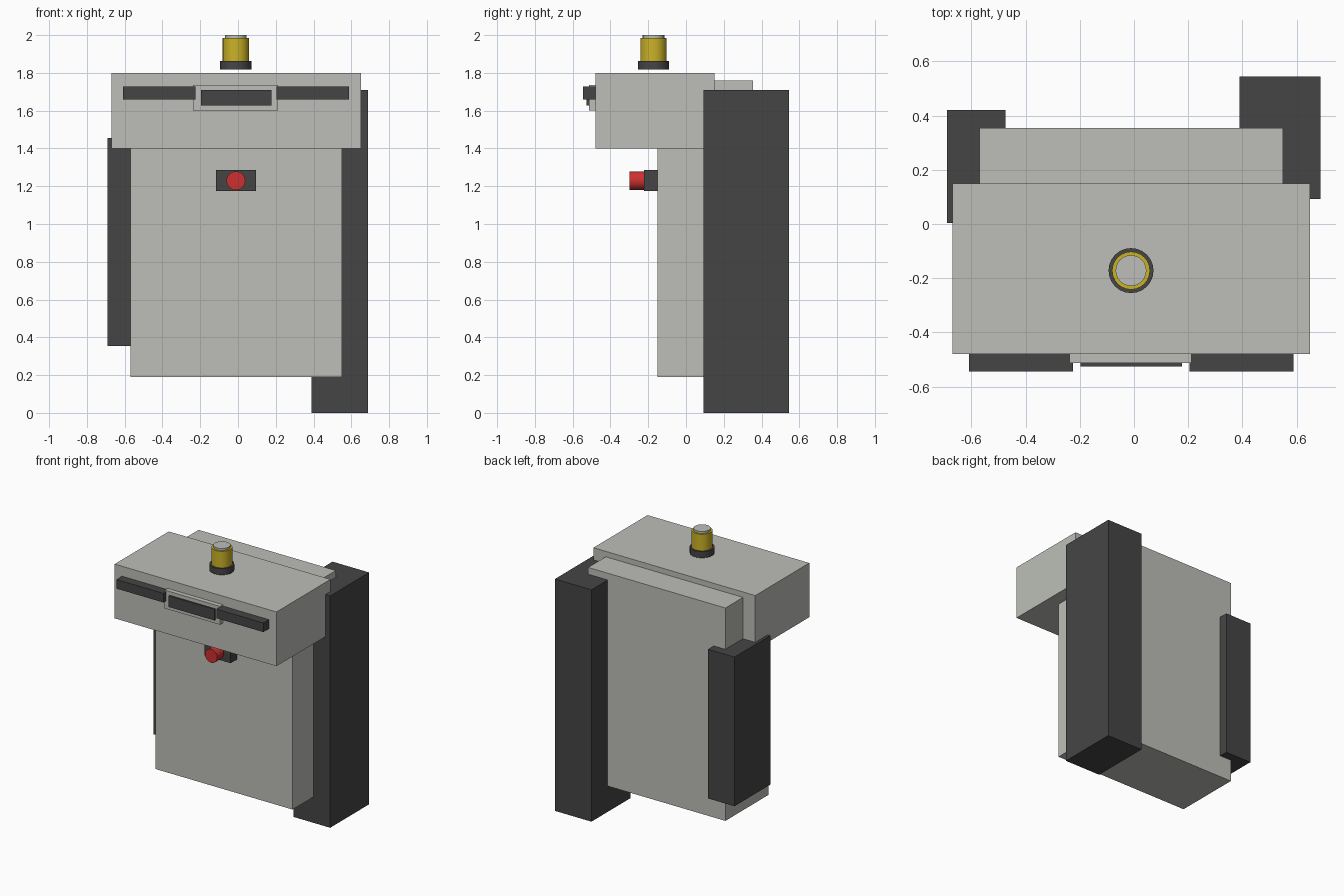
import bpy
import math
from mathutils import Vector

old = bpy.data.objects.get("Cube")
if old:
    bpy.data.objects.remove(old, do_unlink=True)


def material(name, rgb):
    m = bpy.data.materials.new(name)
    m.use_nodes = True
    color = (*rgb, 1)
    m.diffuse_color = color
    m.node_tree.nodes["Principled BSDF"].inputs["Base Color"].default_value = color
    return m


grey = material("light grey", (0.51, 0.52, 0.48))
dark = material("dark grey", (0.06, 0.06, 0.06))
yellow = material("lamp yellow", (0.60, 0.45, 0.02))
red = material("button red", (0.60, 0.03, 0.03))


def box(name, mat, low, high):
    """Box between two opposite corners."""
    low, high = Vector(low), Vector(high)
    bpy.ops.mesh.primitive_cube_add(size=1, location=(low + high) / 2)
    ob = bpy.context.object
    ob.name = name
    ob.scale = high - low
    bpy.ops.object.transform_apply(location=False, rotation=False, scale=True)
    ob.data.materials.append(mat)
    return ob


def cylinder(name, mat, radius, start, end):
    """Smooth-sided cylinder between two points."""
    start, end = Vector(start), Vector(end)
    axis = end - start
    bpy.ops.mesh.primitive_cylinder_add(
        vertices=24, radius=radius, depth=axis.length, location=(start + end) / 2,
        rotation=axis.to_track_quat('Z', 'Y').to_euler())
    ob = bpy.context.object
    ob.name = name
    ob.data.materials.append(mat)
    bpy.ops.object.shade_smooth_by_angle(angle=math.radians(30))
    return ob


# Main housing and overhanging head
box("body", grey, (-0.57, -0.15, 0.19), (0.55, 0.355, 1.76))
box("head", grey, (-0.67, -0.48, 1.40), (0.65, 0.15, 1.80))

# Side columns
box("tall_left_column", dark, (0.39, 0.092, 0), (0.688, 0.545, 1.71))
box("right_side_box", dark, (-0.69, 0.003, 0.355), (-0.475, 0.42, 1.455))

# Front of the head: two bars and a framed display
box("right_front_bar", dark, (-0.61, -0.545, 1.66), (-0.226, -0.48, 1.727))
box("left_front_bar", dark, (0.205, -0.545, 1.66), (0.588, -0.48, 1.727))
box("display_frame", grey, (-0.238, -0.514, 1.602), (0.213, -0.48, 1.737))
box("display", dark, (-0.197, -0.526, 1.628), (0.177, -0.51, 1.71))

# Push button below the head
box("button_housing", dark, (-0.117, -0.222, 1.175), (0.095, -0.15, 1.286))
cylinder("button", red, 0.05, (-0.011, -0.22, 1.229), (-0.011, -0.298, 1.229))

# Warning lamp on top
lamp = [("lamp_base", dark, 0.083, 1.817, 1.863),
        ("lamp_lens", yellow, 0.07, 1.863, 1.985),
        ("lamp_cap", grey, 0.057, 1.985, 2.0)]
for name, mat, radius, bottom, top in lamp:
    cylinder(name, mat, radius, (-0.011, -0.172, bottom), (-0.011, -0.172, top))
